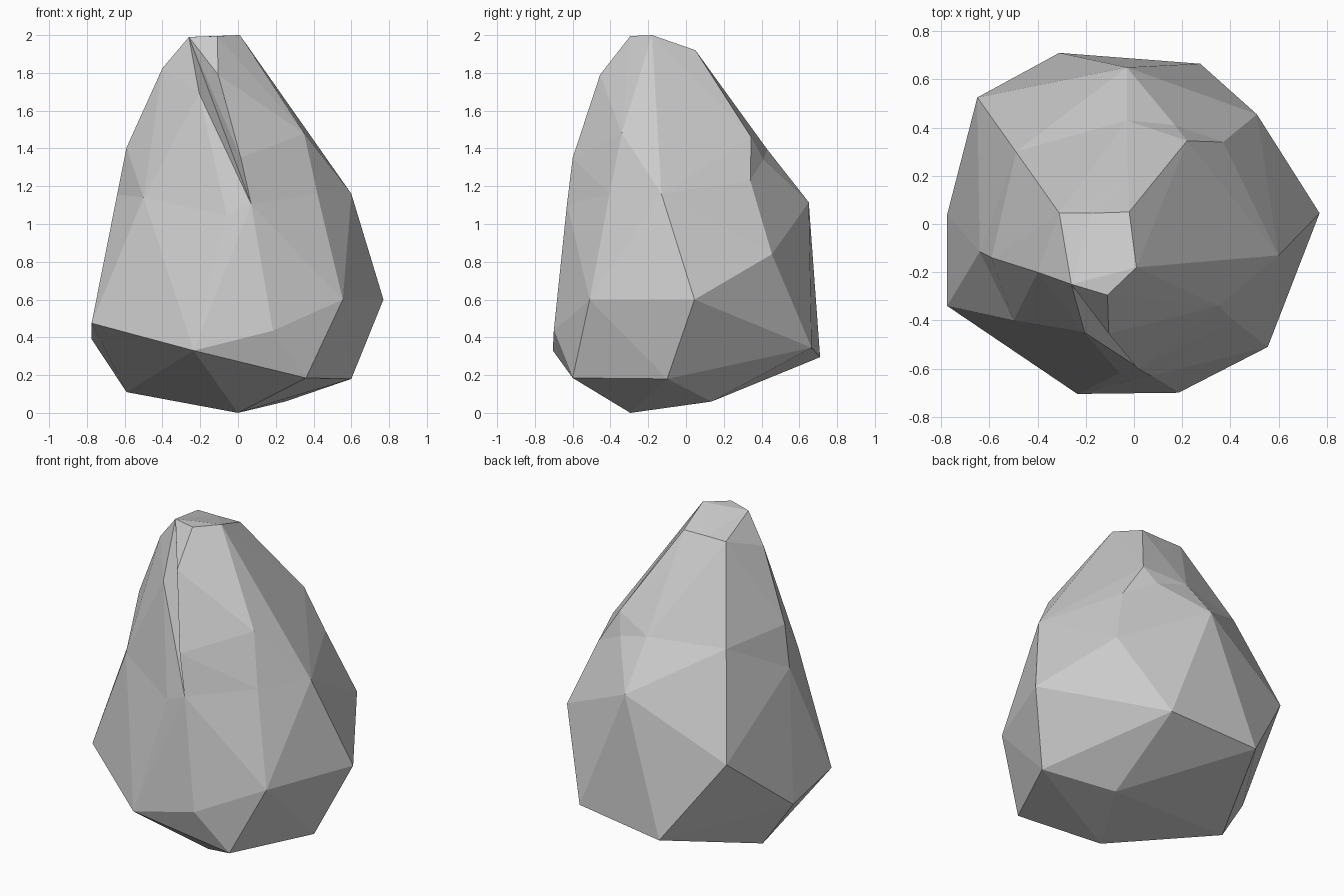
import bpy, bmesh
from mathutils import Vector

if "Cube" in bpy.data.objects:
    bpy.data.objects.remove(bpy.data.objects["Cube"])


def stone(name, points, cuts=()):
    """Flat-faced convex chunk around points; cuts = (plane point, normal of the removed side)."""
    for co, no in cuts:
        bm = hull(points)
        bmesh.ops.bisect_plane(bm, geom=bm.verts[:] + bm.edges[:] + bm.faces[:], dist=1e-5,
                               plane_co=co, plane_no=no, clear_outer=True)
        points = [v.co.copy() for v in bm.verts]
        bm.free()
    bm = hull(points)
    me = bpy.data.meshes.new(name)
    bm.to_mesh(me)
    bm.free()
    bpy.context.collection.objects.link(bpy.data.objects.new(name, me))


def hull(points):
    bm = bmesh.new()
    for p in points:
        bm.verts.new(p)
    bmesh.ops.convex_hull(bm, input=bm.verts[:])
    bmesh.ops.delete(bm, geom=[v for v in bm.verts if not v.link_faces], context='VERTS')
    bmesh.ops.remove_doubles(bm, verts=bm.verts[:], dist=0.0005)
    bmesh.ops.dissolve_limit(bm, angle_limit=0.02, verts=bm.verts[:], edges=bm.edges[:])
    bmesh.ops.recalc_face_normals(bm, faces=bm.faces[:])
    return bm


# Cracks shared between the chunks
crack_right = [(.07, -.63, 1.105), (.42, -.405, 1.16), (.6, -.13, 1.16),
               (.49, .215, 1.075), (.37, .34, 1.23), (.17, .41, 1.34)]
crack_left = [(.07, -.63, 1.105), (-.06, -.62, 1.045), (-.5, -.4, 1.14), (-.64, -.115, 1.155),
              (-.49, .3, 1.39), (-.03, .43, 1.395), (.17, .41, 1.34)]
crack_top = [(-.26, -.25, 1.99), (-.175, .045, 1.92), (-.025, .18, 1.74), (.22, .345, 1.46)]

# Upper chunks
stone("upper_right_stone", crack_right + crack_top + [
    (-.02, .05, 1.92), (.01, -.18, 2), (-.11, -.295, 1.995),
    (-.105, -.455, 1.79), (.015, -.6, 1.35), (.35, -.34, 1.48)])
stone("upper_left_stone", crack_left + crack_top + [
    (-.205, -.45, 1.69), (-.295, -.38, 1.635), (-.4, -.2, 1.825),
    (-.31, .045, 1.92), (-.59, -.14, 1.405)])

# Lower body: waist points and base points, split into three chunks
lower = crack_right + crack_left + [
    (.77, .045, .6), (.555, -.51, .6), (.185, -.7, .435), (-.235, -.705, .33),
    (-.775, -.34, .475), (-.775, .04, .39), (-.65, .525, .79), (-.31, .71, .295),
    (.275, .665, .345), (.51, .455, .84), (-.03, .65, 1.115),
    (.6, -.1, .18), (.36, -.6, .185), (0, -.295, 0), (.25, .135, .06), (-.59, .08, .11)]
split_a, normal_a = Vector((-.06, -.62, 1.045)), Vector((-.8, .5, .35))
split_b, normal_b = Vector((-.64, -.115, 1.155)), Vector((.1, .93, .4))
stone("lower_right_stone", lower, [(split_a, normal_a)])
stone("lower_left_stone", lower, [(split_a, -normal_a), (split_b, normal_b)])
stone("lower_back_stone", lower, [(split_a, -normal_a), (split_b, -normal_b)])
